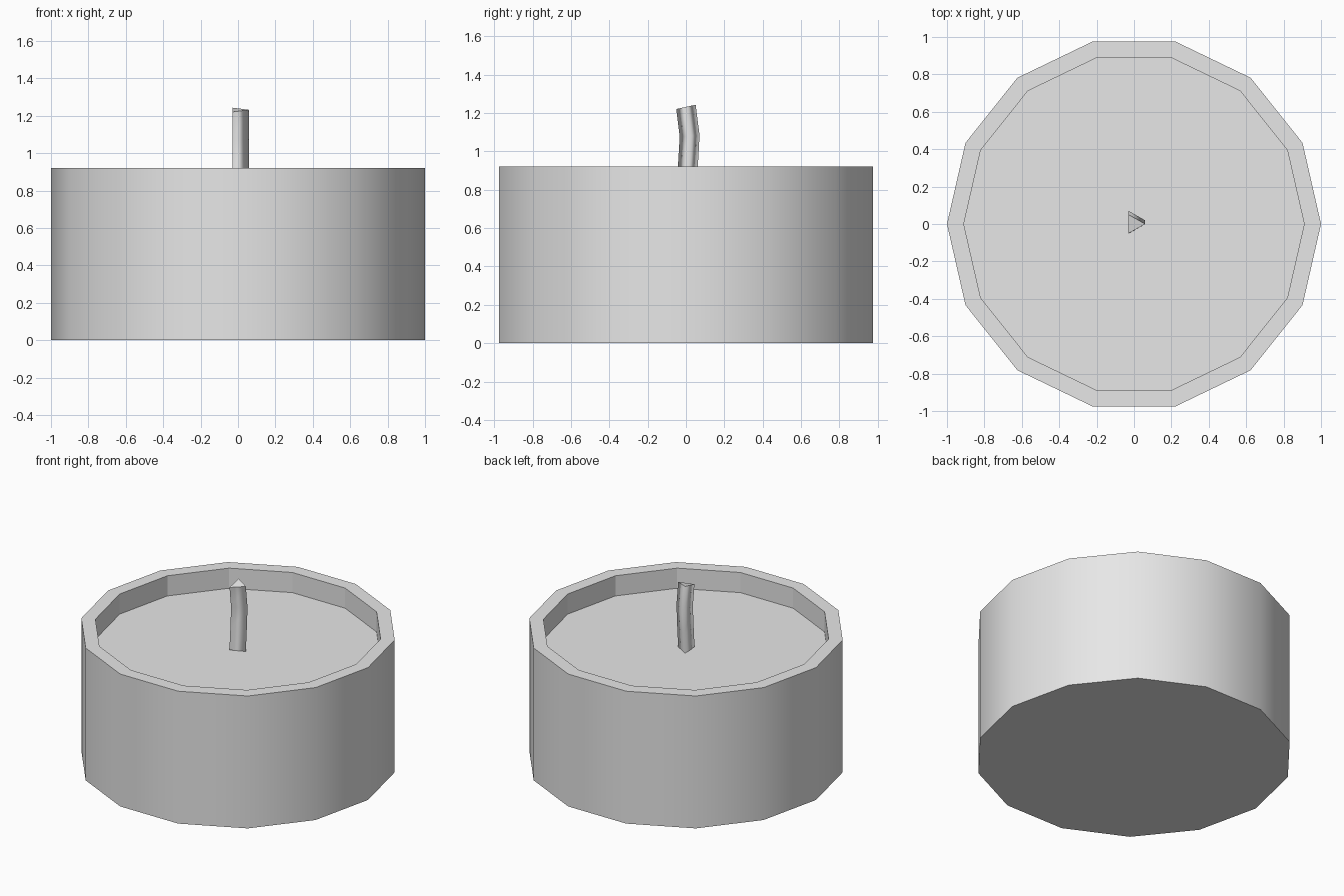
import bpy
import bmesh
from math import cos, sin, pi
from mathutils import Matrix, Vector

cube = bpy.data.objects.get("Cube")
if cube:
    bpy.data.objects.remove(cube, do_unlink=True)

grey = bpy.data.materials.new("light_grey")
grey.use_nodes = True
colour = (0.8, 0.8, 0.8, 1)
grey.diffuse_color = colour
grey.node_tree.nodes["Principled BSDF"].inputs["Base Color"].default_value = colour


def ring(bm, sides, radius, matrix):
    return [bm.verts.new(matrix @ Vector((radius * cos(2 * pi * i / sides),
                                          radius * sin(2 * pi * i / sides), 0)))
            for i in range(sides)]


def loft(name, sides, sections, smooth_bands):
    """Skin a stack of (radius, matrix) rings and cap both ends."""
    bm = bmesh.new()
    rings = [ring(bm, sides, r, m) for r, m in sections]
    for band, (a, b) in enumerate(zip(rings, rings[1:])):
        for i in range(sides):
            j = (i + 1) % sides
            face = bm.faces.new((a[i], a[j], b[j], b[i]))
            face.smooth = band in smooth_bands
    bm.faces.new(rings[0][::-1])
    bm.faces.new(rings[-1])
    # Keep the borders of the flat faces crisp
    for edge in bm.edges:
        edge.smooth = all(f.smooth for f in edge.link_faces)
    mesh = bpy.data.meshes.new(name)
    bm.to_mesh(mesh)
    bm.free()
    mesh.materials.append(grey)
    obj = bpy.data.objects.new(name, mesh)
    bpy.context.collection.objects.link(obj)
    return obj


def level(z, y=0, tilt=0, x=0):
    return Matrix.Translation((x, y, z)) @ Matrix.Rotation(tilt, 4, "X")


# Candle body: outer wall, flat rim, inner wall and sunken top
TOP, FLOOR = 0.92, 0.78
loft("candle_body", 14,
     [(1, level(0)), (1, level(TOP)), (0.91, level(TOP)), (0.91, level(FLOOR))],
     {0})

# Three-sided wick, bowed towards the back and leaning forward at its tip
path = [(FLOOR, 0, -0.12), (0.92, 0.01, -0.08), (1.08, 0.019, 0.06), (1.232, 0, 0.22)]
loft("wick", 3, [(0.06, level(z, y, tilt)) for z, y, tilt in path], {0, 1, 2})
